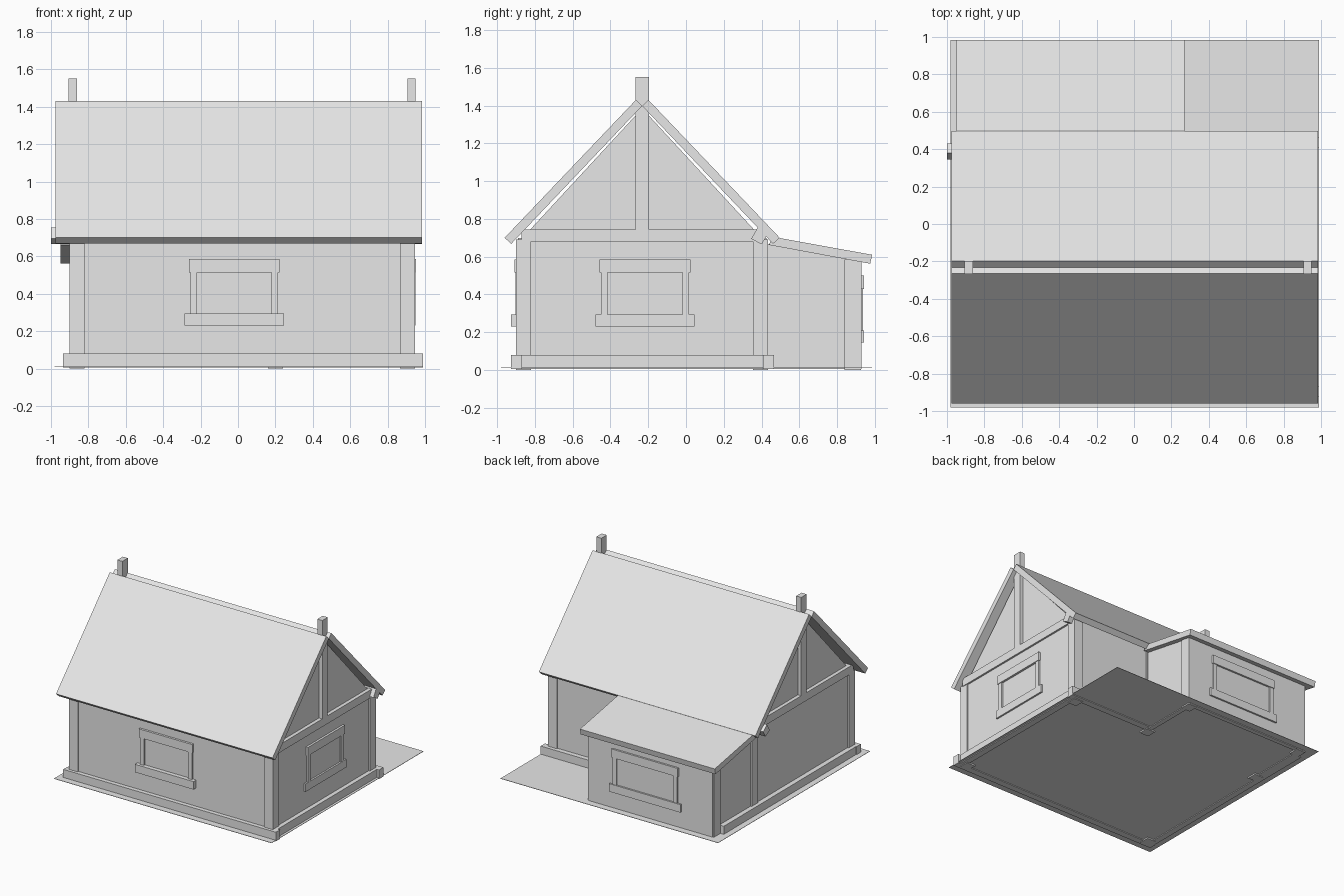
import bpy
import bmesh
from mathutils import Vector

old = bpy.data.objects.get("Cube")
if old:
    bpy.data.objects.remove(old, do_unlink=True)

grey = bpy.data.materials.new("light_grey")
grey.use_nodes = True
grey.diffuse_color = (0.8, 0.8, 0.8, 1)
grey.node_tree.nodes["Principled BSDF"].inputs["Base Color"].default_value = (0.8, 0.8, 0.8, 1)


def prism(name, profile, x0, x1):
    """Extrude a (y, z) profile along x."""
    bm = bmesh.new()
    face = bm.faces.new([bm.verts.new((x0, y, z)) for y, z in profile])
    out = bmesh.ops.extrude_face_region(bm, geom=[face])
    verts = [v for v in out["geom"] if isinstance(v, bmesh.types.BMVert)]
    bmesh.ops.translate(bm, verts=verts, vec=Vector((x1 - x0, 0, 0)))
    bmesh.ops.recalc_face_normals(bm, faces=bm.faces)
    mesh = bpy.data.meshes.new(name)
    bm.to_mesh(mesh)
    bm.free()
    mesh.materials.append(grey)
    obj = bpy.data.objects.new(name, mesh)
    bpy.context.scene.collection.objects.link(obj)
    return obj


def box(name, x, y, z):
    """Box from (min, max) pairs."""
    corners = [(y[0], z[0]), (y[1], z[0]), (y[1], z[1]), (y[0], z[1])]
    return prism(name, corners, x[0], x[1])


def window(name, side, wall, mid, half, bottom, top, sill_out):
    """Lintel, two jambs and sill on the wall facing 'side'."""
    sign = -1 if side == "front" else 1

    def part(label, a, z, out):
        depth = sorted((wall - sign * 0.02, wall + sign * out))
        span = (mid + a[0], mid + a[1])
        if side == "right":
            box(name + label, depth, span, z)
        else:
            box(name + label, span, depth, z)

    part("_lintel", (-half - 0.042, half + 0.042), (top, top + 0.07), 0.018)
    part("_left_jamb", (-half - 0.034, -half), (bottom, top), 0.013)
    part("_right_jamb", (half, half + 0.034), (bottom, top), 0.013)
    part("_sill", (-half - 0.065, half + 0.065), (bottom - 0.065, bottom), sill_out)


RIDGE = -0.232       # y of the ridge line
LEFT, RIGHT = -0.90, 0.945
FRONT, BACK = -0.90, 0.435
LOW = 0.005

# Ground sheet
box("ground_sheet", (-0.98, 0.99), (-0.98, 0.985), (0.011, 0.014))

# Main walls
box("front_wall", (LEFT + 0.01, RIGHT - 0.01), (FRONT + 0.01, FRONT + 0.05), (0.012, 0.69))
box("back_wall", (LEFT + 0.01, RIGHT - 0.01), (BACK - 0.05, BACK - 0.01), (0.012, 0.69))
for name, x in (("left", (LEFT + 0.01, LEFT + 0.05)), ("right", (RIGHT - 0.05, RIGHT - 0.01))):
    box(name + "_wall", x, (FRONT + 0.01, BACK - 0.01), (0.012, 0.70))

# Gable ends: panel, tie beam and king post rising through the roof
gable = [(-0.865, 0.70), (0.40, 0.70), (RIDGE, 1.385)]
for name, out, inn in (("left", LEFT, 1), ("right", RIGHT, -1)):
    prism(name + "_gable", gable, out + 0.025 * inn, out + 0.05 * inn)
    tie = sorted((out - 0.005 * inn, out + 0.06 * inn))
    box(name + "_tie_beam", tie, (-0.87, 0.40), (0.68, 0.745))
    post = sorted((out - 0.005 * inn, out + 0.04 * inn))
    box(name + "_king_post", post, (RIDGE - 0.035, RIDGE + 0.035), (0.74, 1.55))

# Corner posts of the main block and the lean-to
for x in (LEFT, RIGHT - 0.08):
    for y in (FRONT, BACK - 0.08):
        box("corner_post", (x, x + 0.08), (y, y + 0.08), (0, 0.69))
for x in (LEFT, 0.16):
    box("lean_to_post", (x, x + 0.08), (0.84, 0.925), (0, 0.585))
box("inner_post", (0.16, 0.24), (BACK - 0.08, BACK), (0, 0.69))

# Base beams crossing at the corners
box("front_base_beam", (-0.935, 0.99), (-0.925, -0.87), (LOW, 0.08))
box("back_base_beam", (0.235, 0.99), (0.41, 0.465), (LOW, 0.08))
box("right_base_beam", (0.92, 0.97), (-0.90, 0.44), (LOW, 0.08))
box("left_base_beam", (-0.93, -0.88), (-0.90, 0.84), (LOW, 0.08))

# Main roof: two slabs meeting in a notch at the ridge
slab = [(-0.96, 0.70), (-0.265, 1.43), (RIDGE, 1.398), (-0.925, 0.668)]
prism("front_roof", slab, -0.975, 0.985)
prism("back_roof", [(2 * RIDGE - y, z) for y, z in slab], -0.975, 0.985)

# Tilted purlin under the back eave
prism("eave_purlin", [(0.345, 0.695), (0.40, 0.665), (0.43, 0.715), (0.38, 0.755)], -1.0, 0.985)

# Lean-to
box("lean_to_back_wall", (LEFT + 0.01, 0.235), (0.89, 0.928), (LOW, 0.585))
side = [(0.42, LOW), (0.92, LOW), (0.92, 0.58), (0.42, 0.67)]
prism("lean_to_left_wall", side, LEFT + 0.01, LEFT + 0.05)
prism("lean_to_right_wall", side, 0.19, 0.23)
prism("lean_to_roof", [(0.44, 0.662), (0.975, 0.563), (0.985, 0.61), (0.455, 0.706)], -0.95, 0.27)

# Windows
window("front_window", "front", FRONT + 0.01, -0.02, 0.20, 0.295, 0.515, 0.035)
window("right_window", "right", RIGHT - 0.01, -0.217, 0.198, 0.295, 0.515, 0.014)
window("back_window", "back", 0.925, -0.285, 0.258, 0.21, 0.43, 0.017)
